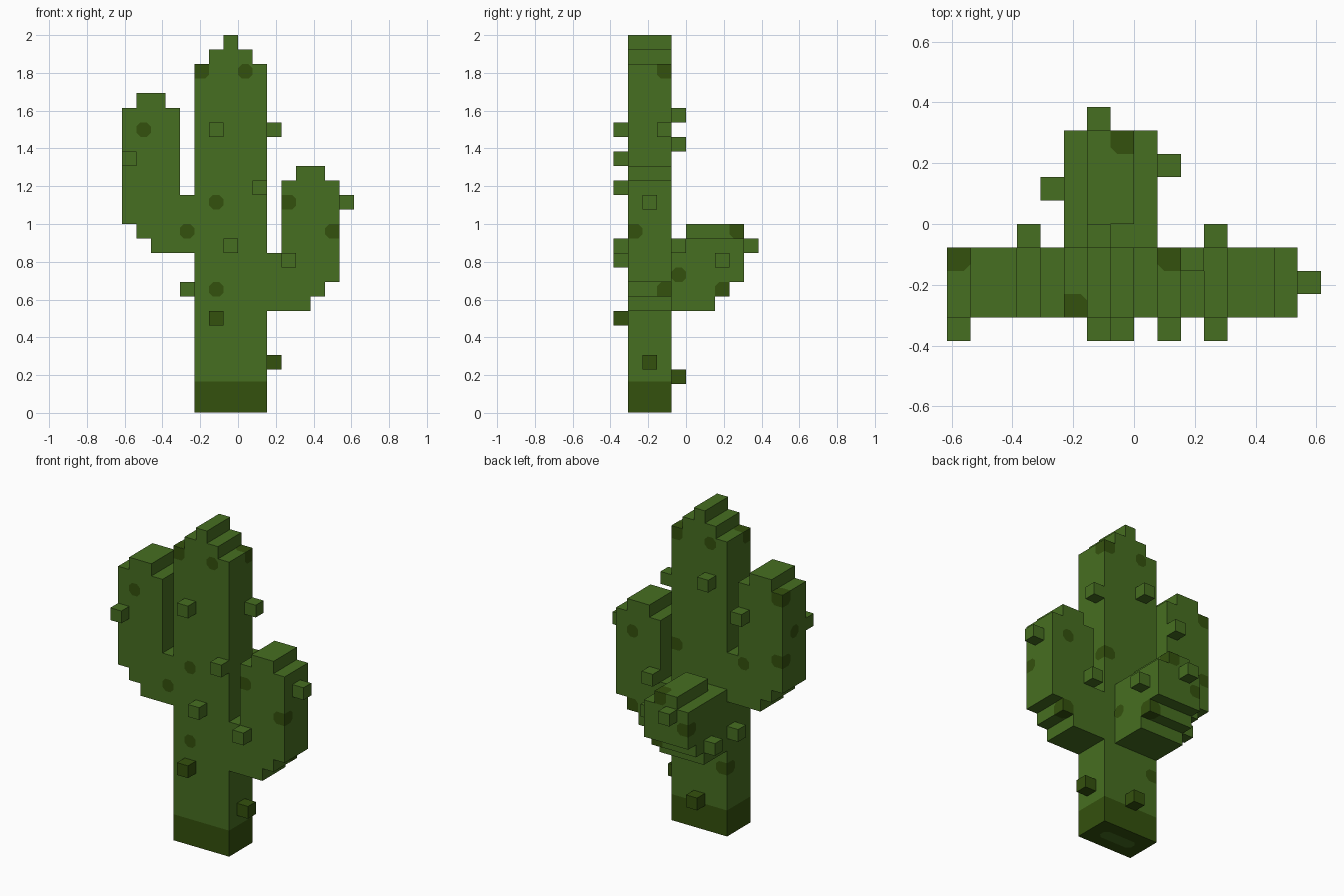
import bpy, bmesh
from mathutils import Vector

U = 1 / 13  # one block of the stepped grid

cube = bpy.data.objects.get("Cube")
if cube:
    bpy.data.objects.remove(cube, do_unlink=True)


def material(name, rgb):
    m = bpy.data.materials.new(name)
    m.use_nodes = True
    m.diffuse_color = (*rgb, 1)
    bsdf = next(n for n in m.node_tree.nodes if n.type == 'BSDF_PRINCIPLED')
    bsdf.inputs["Base Color"].default_value = (*rgb, 1)
    return m


GREEN = material("cactus_green", (0.062, 0.156, 0.015))
DARK = material("dark_olive", (0.034, 0.082, 0.004))


def finish(bm, name, mat):
    me = bpy.data.meshes.new(name)
    bm.to_mesh(me)
    bm.free()
    me.materials.append(mat)
    ob = bpy.data.objects.new(name, me)
    bpy.context.collection.objects.link(ob)
    return ob


def extrude(name, outline, axis, lo, hi, mat):
    """Extrude a (side, height) outline along x (axis 0) or y (axis 1)."""
    bm = bmesh.new()
    place = (lambda s, z: (lo, s, z)) if axis == 0 else (lambda s, z: (s, lo, z))
    face = bm.faces.new([bm.verts.new(Vector(place(*p)) * U) for p in outline])
    move = Vector((0, 0, 0))
    move[axis] = (hi - lo) * U
    out = bmesh.ops.extrude_face_region(bm, geom=[face])
    bmesh.ops.translate(bm, vec=move,
                        verts=[v for v in out["geom"] if isinstance(v, bmesh.types.BMVert)])
    bmesh.ops.recalc_face_normals(bm, faces=bm.faces)
    return finish(bm, name, mat)


def rect(a, b, c, d):
    return [(a, c), (b, c), (b, d), (a, d)]


# Trunk with a dark foot and a stepped top
BAND = 2.15
extrude("trunk_foot", rect(-3, 2, 0.03, BAND), 1, -4, -1, DARK)
extrude("trunk", [(-3, BAND), (2, BAND), (2, 24), (1, 24), (1, 25), (0, 25), (0, 26),
                  (-1, 26), (-1, 25), (-2, 25), (-2, 24), (-3, 24)], 1, -4, -1, GREEN)

# Arms
extrude("right_arm", [(-3, 11), (-3, 15), (-4, 15), (-4, 21), (-5, 21), (-5, 22), (-7, 22),
                      (-7, 21), (-8, 21), (-8, 13), (-7, 13), (-7, 12), (-6, 12), (-6, 11)],
        1, -4, -1, GREEN)
extrude("left_arm", [(2, 7), (5, 7), (5, 8), (6, 8), (6, 9), (7, 9), (7, 16), (6, 16), (6, 17),
                     (4, 17), (4, 16), (3, 16), (3, 11), (2, 11)], 1, -4, -1, GREEN)
extrude("back_arm", [(-1, 7), (2, 7), (2, 8), (3, 8), (3, 9), (4, 9), (4, 12), (-1, 12)],
        0, -3, 1, GREEN)
extrude("back_arm_cap", rect(0, 4, 12, 13), 0, -2, 0, GREEN)

# Thorns: one block each, given by lowest corner
THORNS = {
    "front_thorn": [(-2, -5, 19), (-8, -5, 17), (1, -5, 15), (-1, -5, 11), (3, -5, 10)],
    "back_thorn": [(-2, -1, 20), (-5, -1, 18), (3, -1, 11), (-2, 4, 11)],
    "side_thorn": [(2, -2, 19), (7, -3, 14), (1, 2, 10), (-4, 1, 8), (-4, -2, 8)],
    "low_thorn": [(-2, -5, 6), (2, -3, 3), (-1, -1, 2)],
}
for name, cells in THORNS.items():
    for i, (x, y, z) in enumerate(cells, 1):
        extrude(f"{name}_{i}", rect(x, x + 1, z, z + 1), 1, y, y + 1,
                DARK if name == "low_thorn" else GREEN)

# Body volumes (x, y, z ranges) that tell which sides of a block are open
BODY = [(-3, 2, -4, -1, 0, 24), (-2, 1, -4, -1, 24, 25),
        (-8, -4, -4, -1, 13, 21), (-7, -5, -4, -1, 21, 22), (-7, -3, -4, -1, 12, 15),
        (-6, -3, -4, -1, 11, 12), (3, 7, -4, -1, 9, 16), (4, 6, -4, -1, 16, 17),
        (2, 6, -4, -1, 8, 11), (2, 5, -4, -1, 7, 8), (-3, 1, -1, 4, 9, 12),
        (-3, 1, -1, 3, 8, 9), (-3, 1, -1, 2, 7, 8), (-2, 0, 0, 4, 12, 13)]


def solid(c):
    return any(a <= c[0] < b and d <= c[1] < e and f <= c[2] < g
               for a, b, d, e, f, g in BODY)


def spot(bm, cell):
    """Paint the open sides of one block, rounding corners away from edges."""
    c = Vector(cell)
    mid = c + Vector((0.5, 0.5, 0.5))
    for ax in range(3):
        for sign in (-1, 1):
            n = Vector((0, 0, 0))
            n[ax] = sign
            if solid(c + n):
                continue
            u = Vector((0, 0, 0))
            u[(ax + 1) % 3] = 1
            v = n.cross(u)
            pts = []
            for p, q in ((u, v), (v, -u), (-u, -v), (-v, u)):
                if solid(c + p) and solid(c + q):
                    pts += [p * 0.5 + q * 0.22, p * 0.22 + q * 0.5]
                else:
                    pts.append((p + q) * 0.5)
            bm.faces.new([bm.verts.new((mid + n * 0.52 + k) * U) for k in pts])


# Dark spots on the skin
SPOTS = [(-3, -4, 23), (0, -4, 23), (-7, -4, 19), (-2, -4, 14), (3, -4, 14), (6, -4, 12),
         (-4, -4, 12), (-2, -4, 8), (1, -2, 23), (-2, -2, 23), (1, -2, 14), (-3, -2, 5),
         (-8, -2, 20), (-8, -2, 15), (-8, -3, 17), (-5, -2, 14), (5, -2, 14), (5, -2, 8),
         (0, -1, 9), (0, 2, 8), (-1, 3, 12), (-3, 3, 10)]
bm = bmesh.new()
for s in SPOTS:
    spot(bm, s)
finish(bm, "dark_spots", DARK)

# Light patch under the foot
bm = bmesh.new()
patch = [(-2, -2.7), (-2, -2.3), (-1.7, -2), (0.7, -2), (1, -2.3), (1, -2.7), (0.7, -3), (-1.7, -3)]
bm.faces.new([bm.verts.new((x * U, y * U, 0)) for x, y in patch])
finish(bm, "foot_patch", GREEN)
